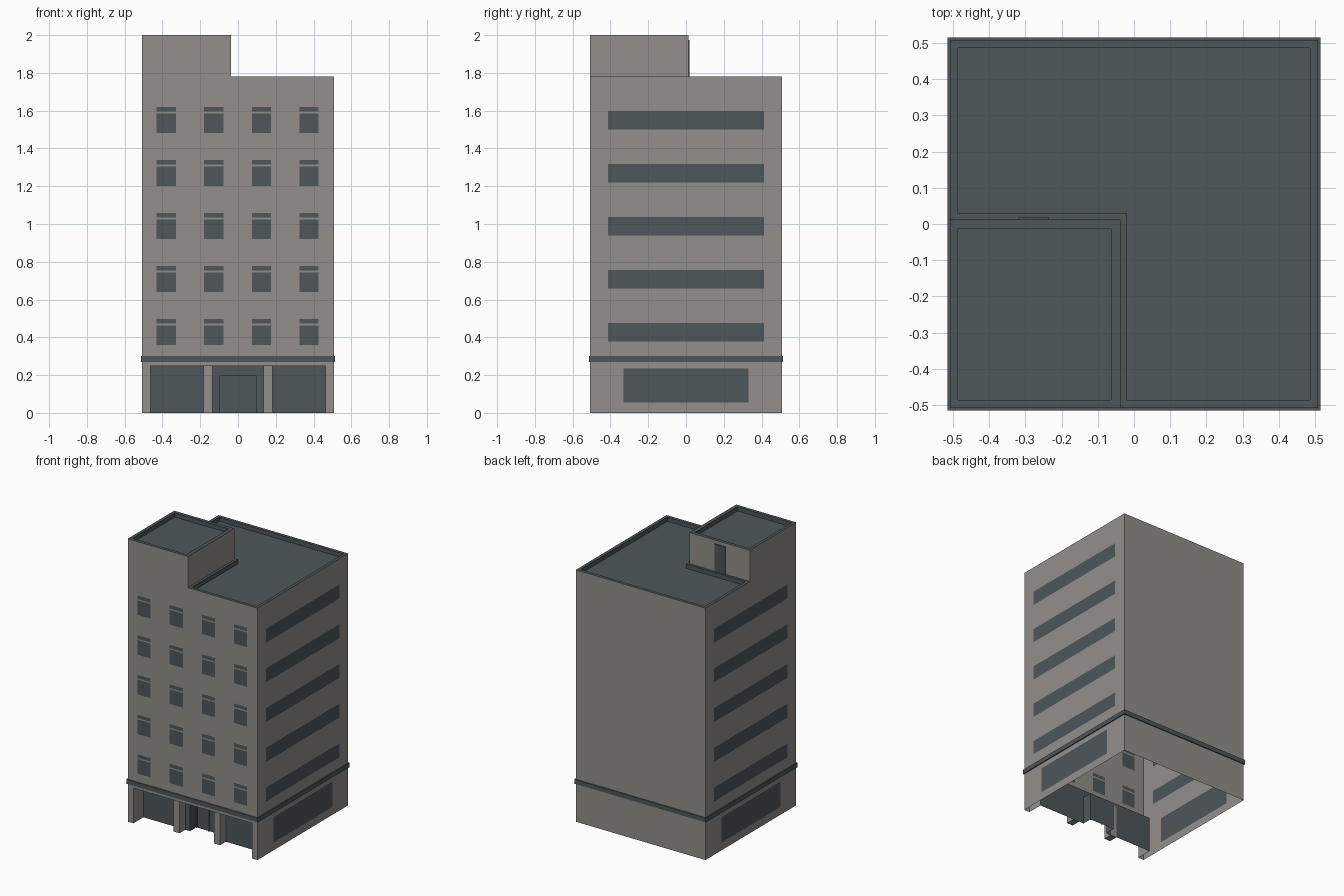
import bpy

if "Cube" in bpy.data.objects:
    bpy.data.objects.remove(bpy.data.objects["Cube"])


def material(name, rgb):
    m = bpy.data.materials.new(name)
    m.diffuse_color = (*rgb, 1)
    m.use_nodes = True
    m.node_tree.nodes["Principled BSDF"].inputs["Base Color"].default_value = m.diffuse_color
    return m


WALL = material("warm grey wall", (0.288, 0.274, 0.257))
DARK = material("dark slate", (0.077, 0.095, 0.102))

B = 0.507          # half width of the building
I = 0.485          # inside of the parapet
ROOF, TOP = 1.78, 2.0
TX, TY = -0.037, 0.012   # inner corner of the stair tower
GLASS_Y, DOOR_Y = -0.395, -0.325
SHOP_X, SHOP_Z = 0.463, 0.249


def make(name, verts, faces, mats, idx=None):
    me = bpy.data.meshes.new(name)
    me.from_pydata(verts, [], faces)
    for m in mats:
        me.materials.append(m)
    for k, p in enumerate(me.polygons):
        p.material_index = idx[k] if idx else 0
    ob = bpy.data.objects.new(name, me)
    bpy.context.collection.objects.link(ob)
    return ob


def wall(name, u, z, place, dark=(), holes=(), flip=False, mats=(WALL, DARK)):
    """Flat wall cut along every rectangle (u0, u1, z0, z1); windows dark, holes open."""
    rects = list(dark) + list(holes)
    us = sorted({*u, *(r[0] for r in rects), *(r[1] for r in rects)})
    zs = sorted({*z, *(r[2] for r in rects), *(r[3] for r in rects)})
    inside = lambda rs, a, b: any(r[0] < a < r[1] and r[2] < b < r[3] for r in rs)
    verts = [place(a, b) for b in zs for a in us]
    n, faces, idx = len(us), [], []
    for j in range(len(zs) - 1):
        for i in range(n - 1):
            a, b = (us[i] + us[i + 1]) / 2, (zs[j] + zs[j + 1]) / 2
            if inside(holes, a, b):
                continue
            f = [j * n + i, j * n + i + 1, (j + 1) * n + i + 1, (j + 1) * n + i]
            faces.append(f[::-1] if flip else f)
            idx.append(1 if inside(dark, a, b) else 0)
    return make(name, verts, faces, mats, idx)


def box(name, x0, x1, y0, y1, z0, z1, mat):
    v = [(x, y, z) for z in (z0, z1) for y in (y0, y1) for x in (x0, x1)]
    f = [(0, 2, 3, 1), (4, 5, 7, 6), (0, 1, 5, 4), (1, 3, 7, 5), (3, 2, 6, 7), (2, 0, 4, 6)]
    return make(name, v, f, [mat])


def bridge(name, loops, mat, cap=False, closed=False):
    """Join successive (outline, z) loops with quads."""
    n = len(loops[0][0])
    verts = [(x, y, z) for pts, z in loops for x, y in pts]
    faces = []
    for k in range(len(loops) - 1):
        for i in range(n):
            j = (i + 1) % n
            faces.append((k * n + i, k * n + j, (k + 1) * n + j, (k + 1) * n + i))
    if cap:
        faces.append(tuple(range((len(loops) - 1) * n, len(loops) * n)))
    return make(name, verts, faces, [mat])


def rect(x0, x1, y0, y1):
    return [(x0, y0), (x1, y0), (x1, y1), (x0, y1)]


# Window layouts on five floors
front_windows, side_windows = [], [(-0.33, 0.33, 0.055, 0.235)]
for floor in range(5):
    h = 0.2805 * floor
    side_windows.append((-0.412, 0.412, 0.377 + h, 0.476 + h))
    for c in (-0.38, -0.128, 0.125, 0.376):
        front_windows.append((c - 0.051, c + 0.051, 0.36 + h, 0.463 + h))
        front_windows.append((c - 0.051, c + 0.051, 0.473 + h, 0.497 + h))

# Outer walls (open shell without a floor)
full = (-B, B)
wall("front_wall", full, (0, ROOF), lambda u, z: (u, -B, z), front_windows,
     [(-SHOP_X, SHOP_X, 0, SHOP_Z)])
wall("right_wall", full, (0, ROOF), lambda u, z: (B, u, z), side_windows)
wall("left_wall", full, (0, ROOF), lambda u, z: (-B, u, z), side_windows, flip=True)
wall("back_wall", full, (0, ROOF), lambda u, z: (u, B, z), flip=True)

# Stair tower walls and its sunken roof
tower = rect(-B, TX, -B, TY)
bridge("tower_walls", [(tower, ROOF), (tower, TOP)], WALL)
tower_in = rect(-I, -0.063, -I, -0.012)
bridge("tower_roof", [(tower, TOP), (tower_in, TOP), (tower_in, TOP - 0.03)], DARK, cap=True)

# L-shaped main roof with parapet
outer = [(-B, TY), (TX, TY), (TX, -B), (B, -B), (B, B), (-B, B)]
inner = [(-I, 0.029), (-0.019, 0.029), (-0.019, -I), (I, -I), (I, I), (-I, I)]
bridge("main_roof", [(outer, ROOF), (inner, ROOF), (inner, ROOF - 0.03)], DARK, cap=True)

# Roof door on the back of the tower
box("roof_door", -0.318, -0.235, TY, TY + 0.003, ROOF, 1.975, DARK)
for x in (-0.318, -0.243):
    box("roof_door_jamb", x, x + 0.008, TY, TY + 0.006, ROOF, 1.975, DARK)
box("roof_door_head", -0.318, -0.235, TY, TY + 0.006, 1.967, 1.975, DARK)

# Cornice band above the ground floor
C = 0.514
band_in, band_out = rect(-B, B, -B, B), rect(-C, C, -C, C)
bridge("cornice", [(band_in, 0.27), (band_out, 0.27), (band_out, 0.301), (band_in, 0.301)], DARK)

# Recessed shop front: side returns, soffit, pillars
for s, side in ((-1, "left"), (1, "right")):
    x = s * SHOP_X
    wall(side + "_return", (-B, GLASS_Y), (0, SHOP_Z), lambda u, z: (x, u, z), flip=s > 0)
    box(side + "_pillar", *sorted((s * 0.135, s * 0.182)), -0.46, GLASS_Y, 0, SHOP_Z, WALL)
wall("soffit", (-SHOP_X, SHOP_X), (-B, GLASS_Y), lambda u, y: (u, y, SHOP_Z), flip=True)

# Shop glass with entrance lobby and double door
DX, DZ = 0.098, 0.196
wall("shop_glass", (-SHOP_X, SHOP_X), (0, SHOP_Z), lambda u, z: (u, GLASS_Y, z),
     holes=[(-DX, DX, 0, DZ)], mats=(DARK,))
lobby = lambda y: [(-DX, y, 0), (-DX, y, DZ), (DX, y, DZ), (DX, y, 0)]
make("entrance_lobby", lobby(GLASS_Y) + lobby(DOOR_Y),
     [(0, 1, 5, 4), (1, 2, 6, 5), (2, 3, 7, 6), (4, 5, 6, 7)], [DARK])
for x in (-DX, -0.004, DX - 0.008):
    box("door_stile", x, x + 0.008, DOOR_Y - 0.006, DOOR_Y, 0, DZ, DARK)
